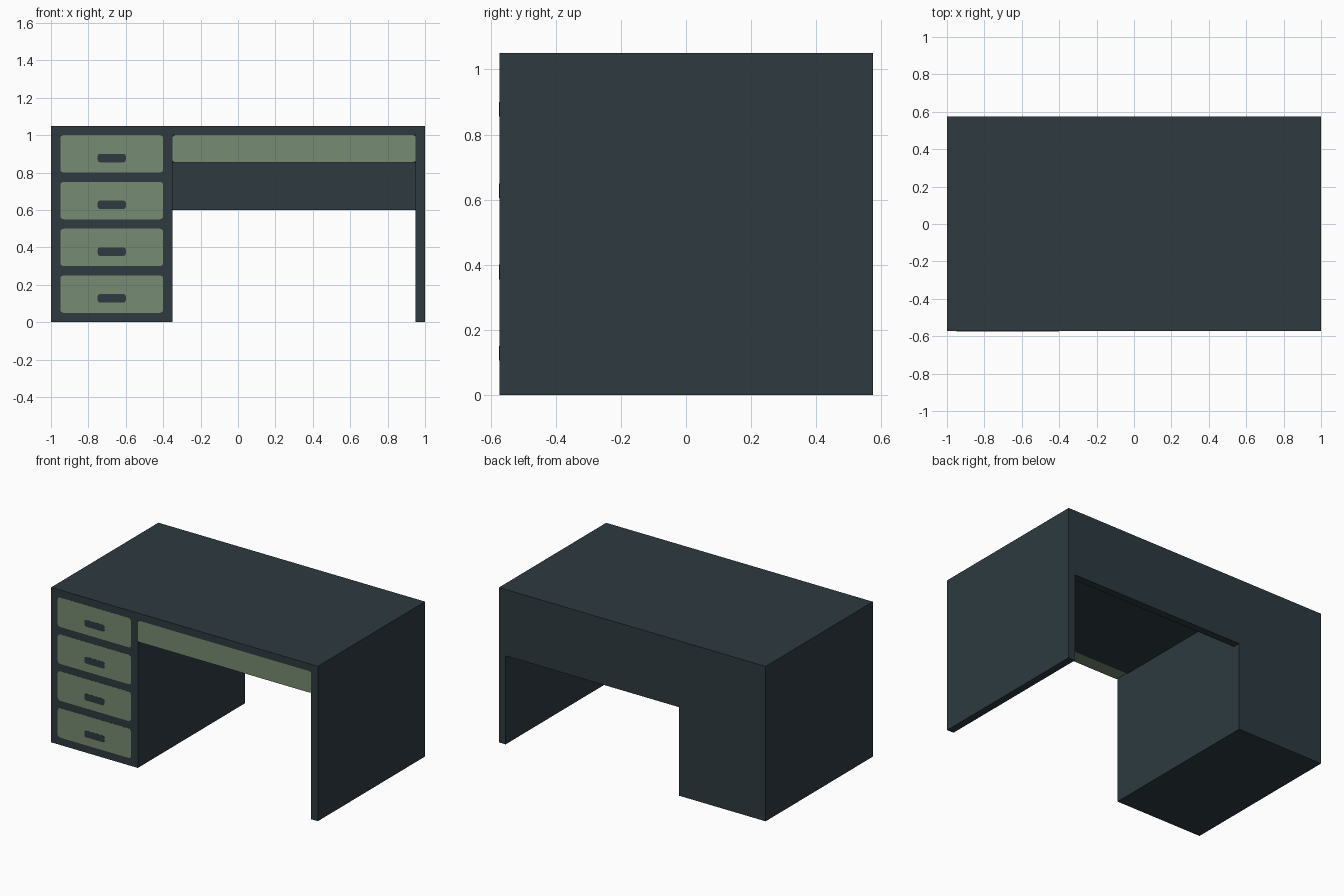
import bpy, bmesh, math
from mathutils import Vector

cube = bpy.data.objects.get("Cube")
if cube:
    bpy.data.objects.remove(cube, do_unlink=True)


def material(name, rgb):
    m = bpy.data.materials.new(name)
    m.use_nodes = True
    m.diffuse_color = (*rgb, 1)
    bsdf = m.node_tree.nodes["Principled BSDF"]
    bsdf.inputs["Base Color"].default_value = (*rgb, 1)
    bsdf.inputs["Roughness"].default_value = 0.7
    return m


slate = material("dark slate", (0.026, 0.042, 0.051))
sage = material("sage green", (0.181, 0.258, 0.168))


def prism(name, points, push, mat):
    """Extrude a closed 3D outline along the push vector."""
    bm = bmesh.new()
    face = bm.faces.new([bm.verts.new(p) for p in points])
    ext = bmesh.ops.extrude_face_region(bm, geom=[face])
    verts = [g for g in ext["geom"] if isinstance(g, bmesh.types.BMVert)]
    bmesh.ops.translate(bm, verts=verts, vec=Vector(push))
    bmesh.ops.recalc_face_normals(bm, faces=bm.faces)
    mesh = bpy.data.meshes.new(name)
    bm.to_mesh(mesh)
    bm.free()
    mesh.materials.append(mat)
    obj = bpy.data.objects.new(name, mesh)
    bpy.context.collection.objects.link(obj)
    return obj


def rounded_plate(name, x0, x1, z0, z1, y0, y1, radius, mat, steps=4):
    """Upright board with rounded corners, facing the front."""
    corners = [(x1 - radius, z1 - radius), (x0 + radius, z1 - radius),
               (x0 + radius, z0 + radius), (x1 - radius, z0 + radius)]
    pts = []
    for i, (cx, cz) in enumerate(corners):
        for s in range(steps + 1):
            a = math.pi / 2 * (i + s / steps)
            pts.append((cx + radius * math.cos(a), y0, cz + radius * math.sin(a)))
    return prism(name, pts, (0, y1 - y0, 0), mat)


FRONT, BACK, HEIGHT = -0.573, 0.575, 1.05
KNEE_L, KNEE_R = -0.35, 0.95

# Desk body: a solid block with the kneehole cut out
body = prism("desk_body", [(-1, FRONT, 0), (1, FRONT, 0), (1, BACK, 0), (-1, BACK, 0)],
             (0, 0, HEIGHT), slate)

# Side profile of the kneehole: back panel, underside and drawer recess
profile = [(-0.8, -0.1), (0.8, -0.1), (0.8, 0.60), (0.525, 0.60),
           (0.525, 0.855), (-0.48, 0.855), (-0.48, 1.0), (-0.8, 1.0)]
cutter = prism("kneehole_cutter", [(KNEE_L, y, z) for y, z in profile],
               (KNEE_R - KNEE_L, 0, 0), slate)
cutter.hide_render = True
cut = body.modifiers.new("kneehole", "BOOLEAN")
cut.operation = "DIFFERENCE"
cut.solver = "EXACT"
cut.object = cutter
bpy.context.view_layer.objects.active = body
bpy.ops.object.modifier_apply(modifier=cut.name)
bpy.data.objects.remove(cutter, do_unlink=True)

# Wide drawer above the kneehole
rounded_plate("wide_drawer", KNEE_L, KNEE_R, 0.855, 1.0, FRONT, -0.48, 0.012, sage)

# Four stacked drawers with slot handles
for i in range(4):
    z = 0.05 + 0.25 * i
    rounded_plate(f"drawer_{i + 1}", -0.95, -0.40, z, z + 0.20,
                  FRONT - 0.001, FRONT + 0.004, 0.018, sage)
    rounded_plate(f"drawer_handle_{i + 1}", -0.75, -0.60, z + 0.055, z + 0.10,
                  FRONT - 0.002, FRONT + 0.003, 0.012, slate)
